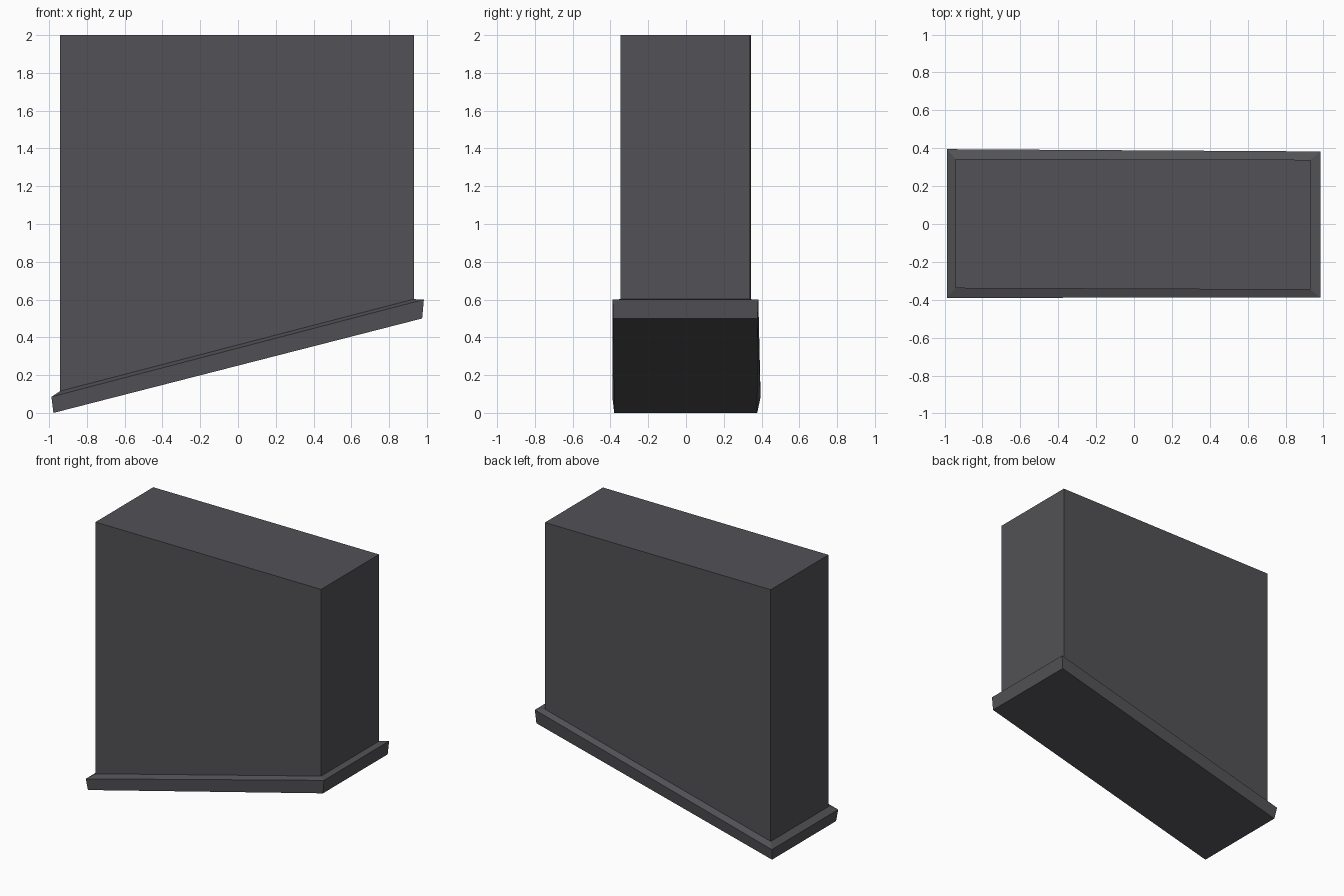
import bpy
import bmesh

cube = bpy.data.objects.get("Cube")
if cube:
    bpy.data.objects.remove(cube, do_unlink=True)

# One dark slate colour for everything
slate = bpy.data.materials.new("dark slate")
slate.use_nodes = True
colour = (0.085, 0.083, 0.092, 1)
slate.diffuse_color = colour
slate.node_tree.nodes["Principled BSDF"].inputs["Base Color"].default_value = colour


def ring(bm, right, left):
    """Four corners from two ends, each given as (x, z, front y, back y)."""
    (xr, zr, fr, br), (xl, zl, fl, bl) = right, left
    points = [(xr, fr, zr), (xl, fl, zl), (xl, bl, zl), (xr, br, zr)]
    return [bm.verts.new(p) for p in points]


def loft(name, sections):
    """Closed solid through a stack of four-cornered rings."""
    bm = bmesh.new()
    rings = [ring(bm, *s) for s in sections]
    bm.faces.new(rings[0])
    bm.faces.new(rings[-1])
    for low, high in zip(rings, rings[1:]):
        for i in range(4):
            j = (i + 1) % 4
            bm.faces.new((low[i], low[j], high[j], high[i]))
    bmesh.ops.recalc_face_normals(bm, faces=bm.faces)
    mesh = bpy.data.meshes.new(name)
    bm.to_mesh(mesh)
    bm.free()
    mesh.materials.append(slate)
    obj = bpy.data.objects.new(name, mesh)
    bpy.context.collection.objects.link(obj)


# Block with a sloping foot: underside, flared rim, wall joint and flat top
loft("sloped_block", [
    ((-0.977, 0.0, -0.38, 0.377), (0.975, 0.5, -0.387, 0.378)),
    ((-0.988, 0.085, -0.39, 0.395), (0.984, 0.6, -0.388, 0.383)),
    ((-0.943, 0.115, -0.339, 0.344), (0.931, 0.602, -0.347, 0.339)),
    ((-0.943, 2.0, -0.339, 0.344), (0.931, 2.0, -0.347, 0.339)),
])
